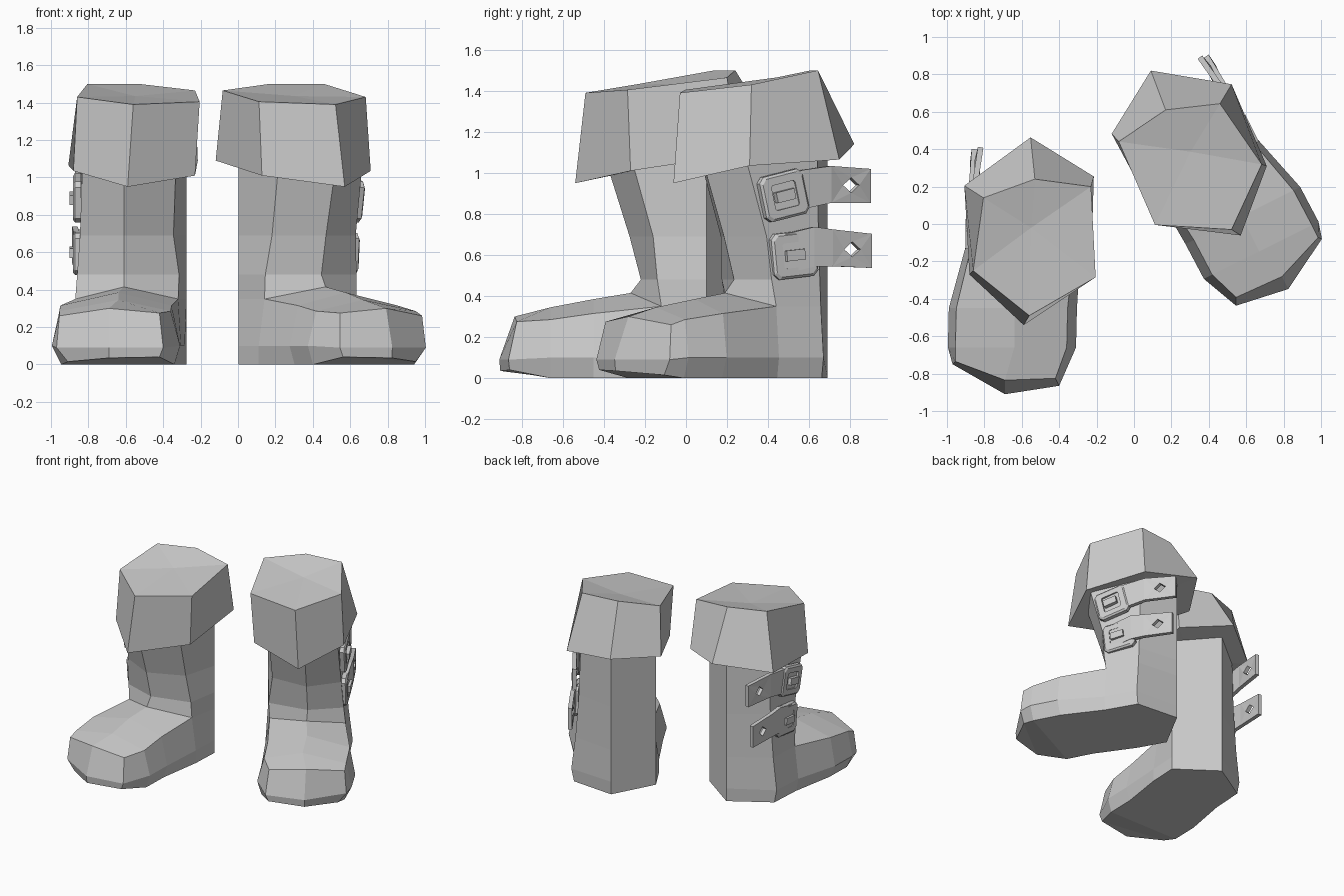
import bpy, bmesh
from math import radians, sin, cos
from mathutils import Matrix, Vector

if "Cube" in bpy.data.objects:
    bpy.data.objects.remove(bpy.data.objects["Cube"])

# The right boot is the left boot mirrored, turned and moved
RIGHT = (Matrix.Translation((0.09, 0.82, 0)) @ Matrix.Rotation(radians(26.5), 4, 'Z')
         @ Matrix.Translation((-0.553, -0.463, 0)) @ Matrix.Diagonal((-1, 1, 1, 1)))
SIDES = (("left", Matrix.Identity(4)), ("right", RIGHT))


def make(name, polys, thickness=0):
    """Build one welded, flat-shaded part for both boots from polygons of points."""
    for side, m in SIDES:
        bm = bmesh.new()
        for p in polys:
            bm.faces.new([bm.verts.new(m @ Vector(c)) for c in p])
        bmesh.ops.remove_doubles(bm, verts=bm.verts, dist=0.0005)
        bmesh.ops.recalc_face_normals(bm, faces=bm.faces)
        me = bpy.data.meshes.new(f"{side}_{name}")
        bm.to_mesh(me)
        bm.free()
        ob = bpy.data.objects.new(me.name, me)
        bpy.context.collection.objects.link(ob)
        if thickness:
            mod = ob.modifiers.new("thickness", 'SOLIDIFY')
            mod.thickness, mod.offset = thickness, 0


def loft(rings, skip=lambda level, i: False):
    """Quads between successive closed rings."""
    n = len(rings[0])
    return [[a[i], a[(i + 1) % n], b[(i + 1) % n], b[i]]
            for level, (a, b) in enumerate(zip(rings, rings[1:]))
            for i in range(n) if not skip(level, i)]


# --- Boot: six-sided shaft, open at the front below the ankle ---
def shaft_ring(z, y_side, y_front, x_out, x_in, front_rise=0):
    return [(-0.57, 0.31, z), (x_out + 0.015, 0.13, z), (x_out, y_side, z),
            (-0.61, y_front, z + front_rise), (x_in, y_side, z), (-0.275, 0.1, z)]


shaft = [shaft_ring(*r) for r in (
    (0, -0.12, -0.2, -0.88, -0.285),
    (0.1, -0.12, -0.2, -0.90, -0.285),
    (0.35, -0.12, -0.27, -0.87, -0.32, 0.065),
    (0.48, -0.14, -0.22, -0.86, -0.315),
    (0.69, -0.16, -0.275, -0.845, -0.345),
    (1.12, -0.28, -0.41, -0.83, -0.33))]
boot = loft(shaft, lambda level, i: level < 2 and i in (2, 3))
boot.append(shaft[-1])
boot.append([shaft[0][i] for i in (0, 1, 2, 4, 5)])


# --- Foot: arched sections running forward from the shaft opening ---
def foot_section(y, x_out, x_in, z_side, z_top):
    return [(x_out + 0.05, y, 0), (x_out, y, 0.1), (x_out + 0.04, y, z_side),
            (-0.64, y, z_top), (x_in - 0.05, y, z_side), (x_in, y, 0.1), (x_in - 0.03, y, 0)]


opening = [shaft[a][b] for a, b in ((0, 2), (1, 2), (2, 2), (2, 3), (2, 4), (1, 4), (0, 4))]
tip = [(-0.91, -0.75, 0.015), (-0.97, -0.75, 0.09), (-0.955, -0.735, 0.26),
       (-0.69, -0.835, 0.30), (-0.42, -0.825, 0.275), (-0.40, -0.865, 0.09), (-0.42, -0.86, 0.04)]
boot += loft([opening, foot_section(-0.45, -0.99, -0.305, 0.315, 0.385),
              foot_section(-0.66, -0.995, -0.31, 0.285, 0.345), tip])
# Blunt toe cap
nose, nose_low = (-0.69, -0.91, 0.09), (-0.69, -0.905, 0.035)
boot += [[tip[1], tip[2], tip[3], nose], [nose, tip[3], tip[4], tip[5]],
         [tip[0], tip[1], nose, nose_low], [nose_low, nose, tip[5], tip[6]],
         [tip[0], nose_low, tip[6]]]
make("boot", boot)

# --- Cuff: flared six-sided collar, lower at the front ---
cuff_low = [(-0.553, 0.463, 1.14), (-0.907, 0.205, 1.065), (-0.88, -0.27, 1.035),
            (-0.59, -0.54, 0.95), (-0.23, -0.27, 1.01), (-0.215, 0.254, 1.09)]
cuff_top = [(-0.53, 0.24, 1.50), (-0.805, 0.14, 1.50), (-0.86, -0.25, 1.43),
            (-0.56, -0.49, 1.39), (-0.205, -0.285, 1.405), (-0.23, 0.2, 1.465)]
cuff = loft([cuff_low, cuff_top])
for ring, mid in ((cuff_low, (-0.56, -0.02, 1.06)), (cuff_top, (-0.55, -0.02, 1.435))):
    cuff += [[ring[i], ring[(i + 1) % 6], mid] for i in range(6)]
make("cuff", cuff)


# --- Straps and buckles on the outer side of the shaft ---
def octagon(a, b, c):
    return [(a, c - b), (a, b - c), (a - c, b), (c - a, b),
            (-a, b - c), (-a, c - b), (c - a, -b), (a - c, -b)]


def strap(name, stations):
    """Stations are (y, z centre, half height, x); the last bay has a diamond hole."""
    lo = [(x, y, z - h) for y, z, h, x in stations]
    hi = [(x, y, z + h) for y, z, h, x in stations]
    polys = [[lo[i], lo[i + 1], hi[i + 1], hi[i]] for i in range(len(lo) - 2)]
    corners = [lo[-2], lo[-1], hi[-1], hi[-2]]
    mid = sum((Vector(c) for c in corners), Vector()) / 4
    hole = [mid + Vector((0, dy, dz)) for dy, dz in
            ((0, -0.037), (0.044, 0), (0, 0.037), (-0.044, 0))]
    for i in range(4):
        j = (i + 1) % 4
        polys += [[corners[i], corners[j], hole[i]], [corners[j], hole[j], hole[i]]]
    make(name, polys, 0.03)


def buckle(name, y, z, tilt):
    c, s = cos(radians(tilt)), sin(radians(tilt))

    def place(points, w):
        return [(-0.85 - w, y + u * c - v * s, z + u * s + v * c) for u, v in points]

    outer, rim = octagon(0.12, 0.112, 0.026), octagon(0.108, 0.1, 0.024)
    inner = octagon(0.066, 0.062, 0.008)
    make(name + "_frame", loft([place(outer, -0.01), place(outer, 0.022), place(rim, 0.032),
                                place(inner, 0.032), place(inner, -0.01), place(outer, -0.01)]))
    bar = [(-0.055, -0.026), (0.045, -0.026), (0.045, 0.026), (-0.055, 0.026)]
    tongue = [place(bar, 0), place(bar, 0.05)]
    make(name + "_tongue", loft(tongue) + tongue)


strap("upper_strap", [(-0.17, 0.87, 0.095, -0.85), (0.03, 0.92, 0.095, -0.86),
                      (0.18, 0.944, 0.09, -0.855), (0.41, 0.936, 0.083, -0.82)])
strap("lower_strap", [(-0.12, 0.595, 0.095, -0.86), (0.08, 0.64, 0.097, -0.872),
                      (0.18, 0.635, 0.09, -0.87), (0.40, 0.62, 0.083, -0.853)])
buckle("upper_buckle", -0.075, 0.89, 13)
buckle("lower_buckle", -0.02, 0.60, 6)
